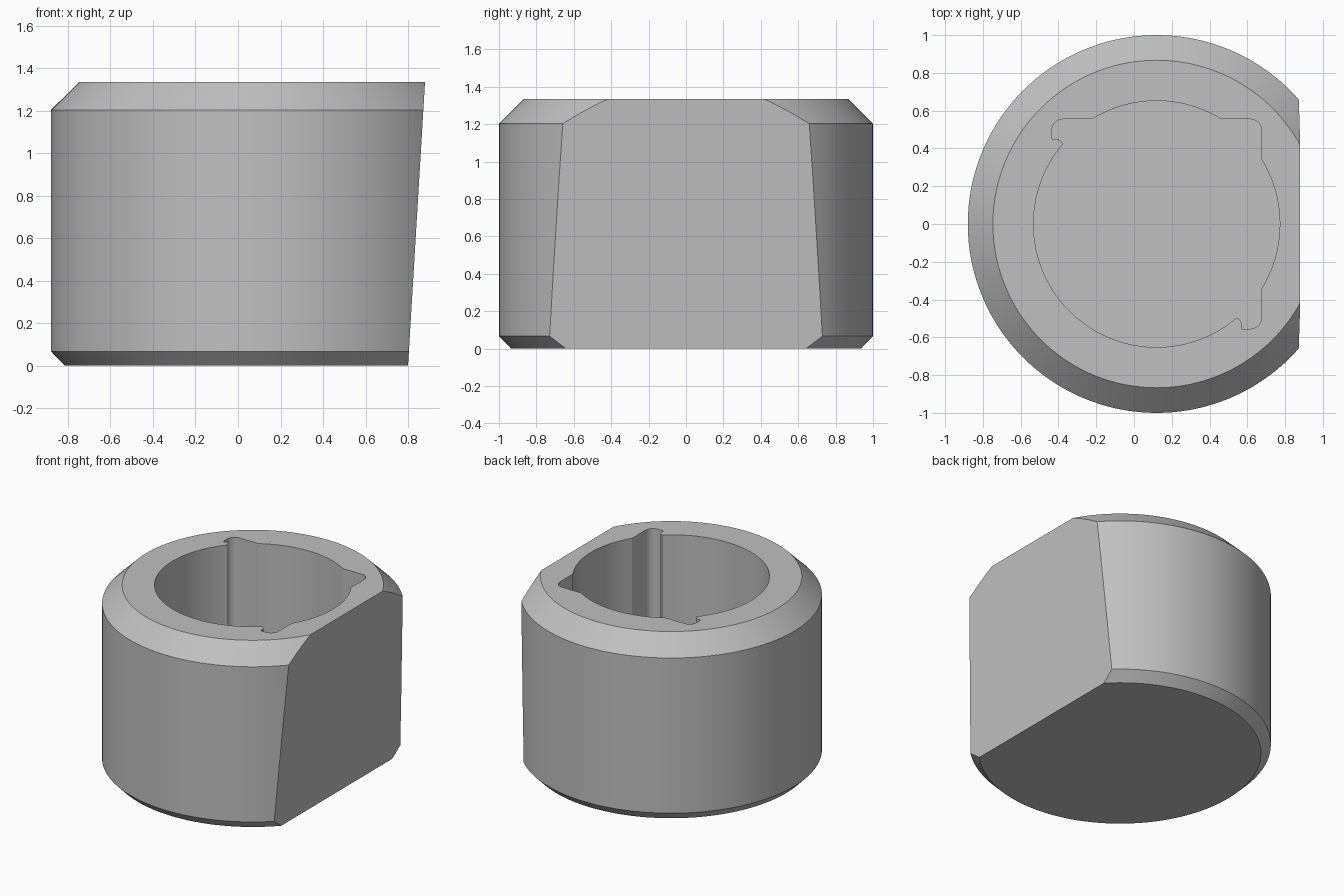
import bpy
import bmesh
from math import cos, sin, radians, atan2, degrees

old = bpy.data.objects.get("Cube")
if old:
    bpy.data.objects.remove(old, do_unlink=True)

AXIS_X = 0.12      # the round body sits off centre because one side is cut flat
HEIGHT = 1.335
FLOOR = 0.267      # thickness left under the pocket
BORE = 0.652
SLOT = 0.555       # half size of the square that shapes the corner notches
FILLET = 0.06


def arc(cx, cy, r, a0, a1, n):
    return [(cx + r * cos(radians(a0 + (a1 - a0) * i / n)),
             cy + r * sin(radians(a0 + (a1 - a0) * i / n))) for i in range(n + 1)]


def loft(name, rings):
    """Closed solid through matching rings, each given as (points, z)."""
    bm = bmesh.new()
    loops = [[bm.verts.new((x + AXIS_X, y, z)) for x, y in pts] for pts, z in rings]
    n = len(loops[0])
    for low, high in zip(loops, loops[1:]):
        for i in range(n):
            j = (i + 1) % n
            bm.faces.new((low[i], low[j], high[j], high[i]))
    bm.faces.new(loops[0][::-1])
    bm.faces.new(loops[-1])
    return bm


def make_object(name, bm):
    bmesh.ops.recalc_face_normals(bm, faces=bm.faces[:])
    mesh = bpy.data.meshes.new(name)
    bm.to_mesh(mesh)
    bm.free()
    obj = bpy.data.objects.new(name, mesh)
    bpy.context.collection.objects.link(obj)
    return obj


# Round body with chamfered rims
profile = [(0.935, 0), (1, 0.067), (1, 1.203), (0.867, HEIGHT)]
bm = loft("knob_body", [(arc(0, 0, r, 0, 360, 144)[:-1], z) for r, z in profile])

# Slightly leaning flat on the left side
cut = bmesh.ops.bisect_plane(bm, geom=bm.verts[:] + bm.edges[:] + bm.faces[:],
                             plane_co=(0.80, 0, 0), plane_no=(HEIGHT, 0, -0.08),
                             clear_outer=True)
rim = [e for e in cut["geom_cut"] if isinstance(e, bmesh.types.BMEdge)]
bmesh.ops.contextual_create(bm, geom=rim)
body = make_object("knob_body", bm)

# Pocket outline: bore, two hooked notches and one full corner notch
inner = SLOT - FILLET
hook = [(-SLOT, 0.45), (-0.525, 0.45), (-0.51, 0.443)]
tip = (-0.497, 0.424)
notch = arc(-inner, inner, FILLET, 90, 180, 8) + hook
mirrored_notch = [(y, x) for x, y in reversed(notch)]
corner = arc(inner, inner, FILLET, 0, 90, 8)
tip_angle = degrees(atan2(tip[1], tip[0]))
side = degrees(atan2((BORE ** 2 - SLOT ** 2) ** 0.5, SLOT))
outline = (arc(0, 0, BORE, tip_angle, 450 - tip_angle, 72) + mirrored_notch
           + arc(0, 0, BORE, -side, side, 24) + corner
           + arc(0, 0, BORE, 90 - side, 90 + side, 24) + notch)

cutter = make_object("pocket_cutter",
                     loft("pocket_cutter", [(outline, FLOOR), (outline, HEIGHT + 0.2)]))
cutter.hide_render = True

pocket = body.modifiers.new("pocket", "BOOLEAN")
pocket.operation = "DIFFERENCE"
pocket.solver = "EXACT"
pocket.object = cutter
bpy.ops.object.select_all(action="DESELECT")
body.select_set(True)
bpy.context.view_layer.objects.active = body
bpy.ops.object.modifier_apply(modifier=pocket.name)
bpy.data.objects.remove(cutter, do_unlink=True)

# Single grey material
grey = bpy.data.materials.new("plain_grey")
grey.use_nodes = True
colour = (0.53, 0.53, 0.53, 1)
grey.diffuse_color = colour
grey.node_tree.nodes["Principled BSDF"].inputs["Base Color"].default_value = colour
body.data.materials.clear()
body.data.materials.append(grey)

bpy.ops.object.shade_smooth_by_angle(angle=radians(25))
